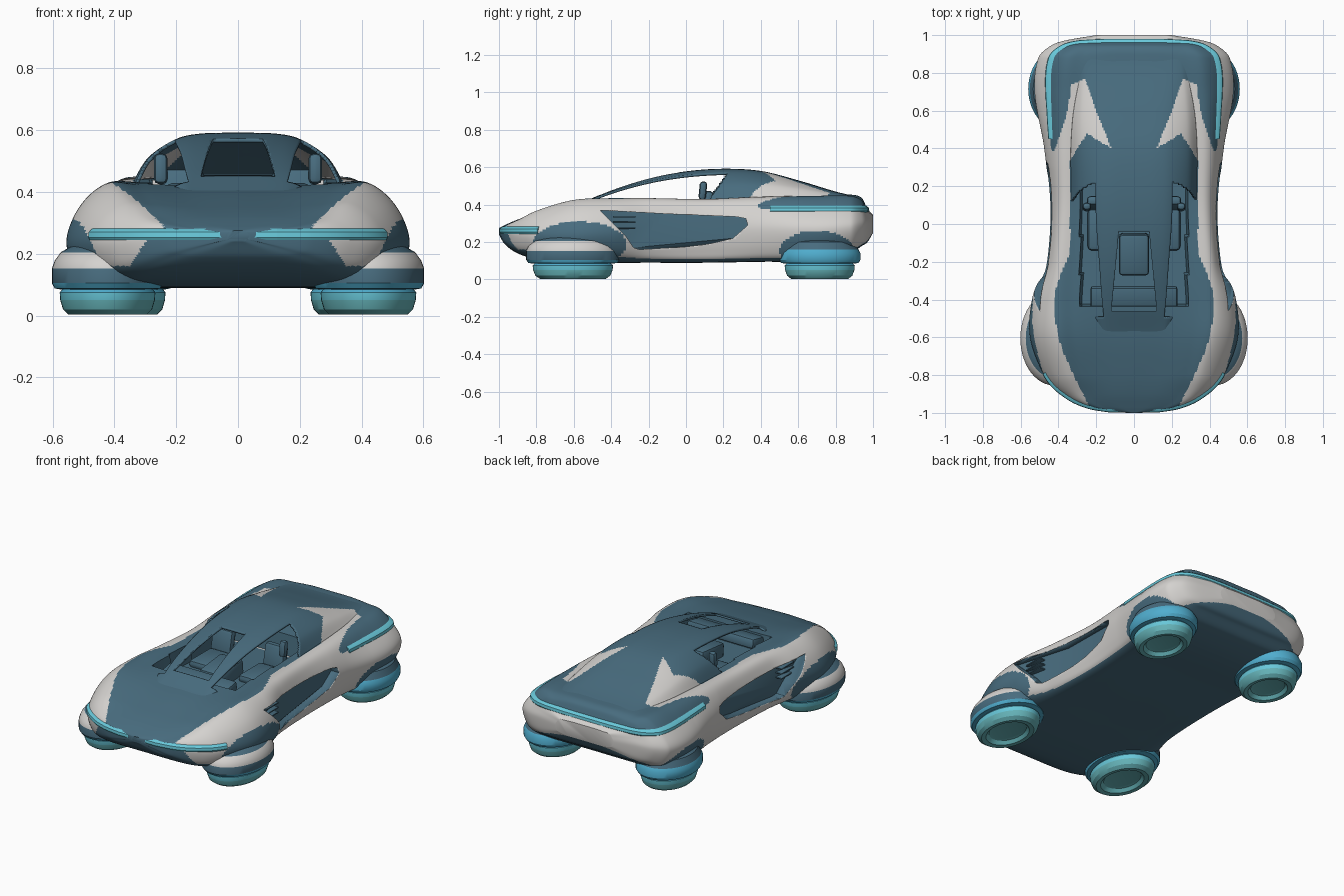
import bpy, bmesh, math
from mathutils import Vector

if "Cube" in bpy.data.objects:
    bpy.data.objects.remove(bpy.data.objects["Cube"])

def mat(name, c):
    m = bpy.data.materials.new(name)
    m.diffuse_color = (*c, 1)
    m.use_nodes = True
    m.node_tree.nodes["Principled BSDF"].inputs["Base Color"].default_value = m.diffuse_color
    return m

MATS = [mat("slate", (0.065, 0.15, 0.21)), mat("pale_grey", (0.66, 0.645, 0.625)),
        mat("cyan_light", (0.14, 0.58, 0.70)), mat("pad_blue", (0.08, 0.42, 0.62)),
        mat("pad_teal", (0.13, 0.45, 0.48))]
SLATE, GREY, CYAN, BLUE, TEAL = range(5)

def finish(name, bm, angle=35):
    bmesh.ops.recalc_face_normals(bm, faces=bm.faces)
    me = bpy.data.meshes.new(name)
    bm.to_mesh(me)
    bm.free()
    for m in MATS:
        me.materials.append(m)
    ob = bpy.data.objects.new(name, me)
    bpy.context.collection.objects.link(ob)
    bpy.ops.object.select_all(action='DESELECT')
    ob.select_set(True)
    bpy.context.view_layer.objects.active = ob
    bpy.ops.object.shade_smooth_by_angle(angle=math.radians(angle))
    return ob

def interp(keys, y):
    """Smooth interpolation of key rows (first column is y)."""
    n = len(keys)
    y = min(max(y, keys[0][0]), keys[-1][0])
    i = max(j for j in range(n - 1) if keys[j][0] <= y)
    a, b = keys[i], keys[i + 1]
    p, q = keys[max(i - 1, 0)], keys[min(i + 2, n - 1)]
    h = b[0] - a[0]
    t = (y - a[0]) / h
    out = []
    for k in range(1, len(a)):
        ma = (b[k] - p[k]) / (b[0] - p[0]) * h
        mb = (q[k] - a[k]) / (q[0] - a[0]) * h
        out.append((2*t**3 - 3*t*t + 1)*a[k] + (t**3 - 2*t*t + t)*ma
                   + (3*t*t - 2*t**3)*b[k] + (t**3 - t*t)*mb)
    return out

def spline(pts, n):
    """Catmull-Rom curve through 2D points."""
    P = [Vector(p) for p in pts]
    out = []
    for i in range(len(P) - 1):
        a, b, c, d = P[max(i-1, 0)], P[i], P[i+1], P[min(i+2, len(P)-1)]
        for s in range(n):
            t = s / n
            out.append(0.5*(2*b + (c-a)*t + (2*a-5*b+4*c-d)*t*t + (3*b-a-3*c+d)*t**3))
    return out + [P[-1]]

def inside(poly, u, v):
    r = False
    for (a, b), (c, d) in zip(poly, poly[1:] + poly[:1]):
        if (b > v) != (d > v) and u < (c - a)*(v - b)/(d - b) + a:
            r = not r
    return r

# y, half width, floor half width, floor z, widest z, shoulder x, shoulder z, centre z
BODY = [(-1.0, .04, .03, .24, .255, .03, .27, .275), (-.97, .24, .19, .19, .25, .20, .285, .29),
        (-.9, .385, .31, .14, .24, .31, .315, .32), (-.8, .475, .37, .11, .24, .36, .365, .352),
        (-.6, .55, .43, .095, .24, .41, .422, .40), (-.4, .54, .43, .09, .25, .42, .43, .425),
        (-.2, .475, .41, .09, .26, .40, .43, .43), (.1, .45, .40, .09, .27, .38, .425, .43),
        (.4, .475, .41, .095, .28, .385, .435, .45), (.7, .525, .44, .10, .28, .38, .44, .455),
        (.88, .505, .41, .14, .29, .36, .44, .453), (.94, .445, .37, .18, .30, .315, .415, .435),
        (.97, .37, .30, .20, .30, .27, .365, .378), (1.0, .2, .17, .25, .30, .17, .34, .345)]
INTAKE = [(-.46, .37), (-.1, .35), (.27, .335), (.32, .325), (.33, .29), (.25, .22), (.12, .19), (0, .175),
          (-.25, .16), (-.28, .17), (-.32, .23)]
SPIKE = [(.26, .77), (.33, .74), (.36, .56), (.43, .37), (.36, .3), (.25, .48), (.12, .4), (.2, .6)]
HOOD = [(-1, .22), (-.9, .27), (-.8, .32), (-.6, .40), (-.4, .42), (-.3, .40), (-.15, .345), (.5, .34)]

def section(y, n=10):
    """Half cross-section of the body, floor centre to top centre."""
    w, wb, zb, zm, xs, zs, zc = interp(BODY, y)
    f = .66 - .14*max(0, min(1, (y - .3)/.3))
    return spline([(0, zb), (wb*.7, zb), (wb, zb + .008), (wb + .7*(w-wb), zb + .35*(zm-zb)), (w, zm),
                   (xs + f*(w-xs), zm + .62*(zs-zm)), (xs, zs), (xs*.75, (zs+zc)/2), (xs*.4, zc), (0, zc)], n)

def paint(c, n):
    """Colour rule for the outer shell."""
    x, y, z = abs(c.x), c.y, c.z
    if n.z < -.75 or z < .11:
        return SLATE
    if y < -.9 and x < .2:
        return SLATE
    if y < -.7 and z < .25 and x < .46:
        return GREY if x > .30 + (.24 - z)*.6 and z > .16 else SLATE
    if x > .3 and z < .40:
        if ((y + .57)/.25)**2 + ((z - .19)/.12)**2 < 1 or ((y - .7)/.2)**2 + ((z - .15)/.11)**2 < 1:
            return SLATE
    if y > .75 and z < .255 - .5*x*x:
        return SLATE
    if y > .28:
        if inside(SPIKE, x, y):
            return GREY
        if z > .38 and (y > .38 or x < .34):
            return SLATE
        return GREY
    return SLATE if z > .26 and x < interp(HOOD, y)[0] else GREY

def prism(name, ring_a, ring_b):
    """Hidden closed cutter between two outlines."""
    bm = bmesh.new()
    A, B = [[bm.verts.new(p) for p in r] for r in (ring_a, ring_b)]
    caps = [bm.faces.new(A), bm.faces.new(B)]
    for i in range(len(A)):
        j = (i + 1) % len(A)
        bm.faces.new((A[i], A[j], B[j], B[i]))
    bmesh.ops.triangulate(bm, faces=caps)
    ob = finish(name, bm)
    ob.hide_render = True
    ob.hide_set(True)
    return ob

def cut(ob, cutter):
    m = ob.modifiers.new("cut", 'BOOLEAN')
    m.operation = 'DIFFERENCE'
    m.solver = 'EXACT'
    m.object = cutter

# body shell: smooth loft with an open cockpit tub
bm = bmesh.new()
rings = []
N = 230
for i in range(N + 1):
    y = -math.cos(math.pi*i/N)
    pts = [(x, .32 if k > 40 and x < .28 and -.43 < y < .3 else z) for k, (x, z) in enumerate(section(y))]
    full = pts + [(-x, z) for x, z in pts[-2:0:-1]]
    rings.append([bm.verts.new((x, y, z)) for x, z in full])
for a, b in zip(rings, rings[1:]):
    for j in range(len(a)):
        k = (j + 1) % len(a)
        bm.faces.new((a[j], a[k], b[k], b[j]))
bm.faces.new(rings[0])
bm.faces.new(rings[-1])
bmesh.ops.recalc_face_normals(bm, faces=bm.faces)
for f in bm.faces:
    f.material_index = paint(f.calc_center_median(), f.normal)
body = finish("body_shell", bm, 40)

# side intakes, deeper toward the front
for s, side in ((1, "right"), (-1, "left")):
    inner = [(s*(interp(BODY, y)[0] - .055 - .04*max(0, min(1, .2 - y))), y, z) for y, z in INTAKE]
    cut(body, prism("intake_cutter_" + side, inner, [(s*.7, y, z) for y, z in INTAKE]))

# light bars hugging the nose and the tail
def light_bar(name, z, y0, y1, half_h):
    side = []
    for i in range(61):
        y = y0 + (y1 - y0)*math.sin(math.pi/2*i/60)
        P = section(y)
        hits = [a.x + (b.x - a.x)*(z - a.y)/(b.y - a.y) for a, b in zip(P, P[1:]) if (a.y - z)*(b.y - z) < 0]
        if hits:
            side.append(Vector((max(hits), y)))
    path = side + [Vector((-p.x, p.y)) for p in reversed(side)]
    bm = bmesh.new()
    loops = []
    for i, p in enumerate(path):
        t = (path[min(i+1, len(path)-1)] - path[max(i-1, 0)]).normalized()
        n = Vector((t.y, -t.x))
        if n.dot(p - Vector((0, p.y*.5))) < 0:
            n = -n
        loops.append([bm.verts.new((p.x + n.x*d, p.y + n.y*d, z + h)) for d, h in
                      ((-.035, half_h*1.25), (-.006, half_h), (.008, half_h*.4), (.01, -half_h*.5),
                       (.004, -half_h), (-.02, -half_h))])
    for a, b in zip(loops, loops[1:]):
        for j in range(6):
            bm.faces.new((a[j], a[(j+1) % 6], b[(j+1) % 6], b[j]))
    bm.faces.new(loops[0])
    bm.faces.new(loops[-1])
    for f in bm.faces:
        f.material_index = CYAN
    finish(name, bm)

light_bar("nose_light_bar", .263, -.79, -.988, .019)
light_bar("tail_light_bar", .375, .45, .985, .019)

# canopy: y, roof z, roof half width, base half width
CAB = [(-.58, .400, .15, .17), (-.4, .477, .17, .26), (-.2, .54, .185, .31), (0, .578, .20, .335),
       (.2, .592, .205, .335), (.4, .58, .20, .335), (.6, .53, .20, .32), (.8, .47, .20, .28), (.9, .446, .19, .25)]
bm = bmesh.new()
rows = []
M = 190
for i in range(M + 1):
    y = -.58 + 1.48*i/M
    zt, wr, wb = interp(CAB, y)
    bz = interp(BODY, y)[6] - .008
    h = zt - bz
    half = spline([(0, zt), (wr*.6, zt - .02*h), (wr, zt - .14*h),
                   (wr + .65*(wb-wr), bz + .5*h), (wb, bz)], 10)
    full = [(-x, z) for x, z in half[:0:-1]] + [tuple(p) for p in half]
    rows.append([bm.verts.new((x, y, z)) for x, z in full])
for a, b in zip(rows, rows[1:]):
    for j in range(len(a) - 1):
        k = abs(j + .5 - 40)                           # distance from the centre line
        y, z = a[j].co.y, a[j].co.z
        if k > 20 and -.5 < y < .12 + .7*(z - .43):    # open side windows
            continue
        f = bm.faces.new((a[j], a[j+1], b[j+1], b[j]))
        f.material_index = paint(f.calc_center_median(), Vector((0, 0, 1)))
bmesh.ops.delete(bm, geom=[v for v in bm.verts if not v.link_faces], context='VERTS')
canopy = finish("canopy", bm, 40)
sol = canopy.modifiers.new("thickness", 'SOLIDIFY')
sol.thickness = .012
sol.offset = -1
SCREEN = [(-.08, -.04), (.08, -.04), (.12, -.46), (-.12, -.46)]
cut(canopy, prism("windscreen_cutter", [(x, y, .40) for x, y in SCREEN], [(x, y, .7) for x, y in SCREEN]))

def lathe(name, cx, cy, rx, ry, prof, seg=48):
    """Oval turned part; prof holds (radius factor, z, colour of the band above)."""
    bm = bmesh.new()
    loops = [[bm.verts.new((cx + rx*r*math.cos(2*math.pi*s/seg), cy + ry*r*math.sin(2*math.pi*s/seg), z))
              for s in range(seg)] for r, z, _ in prof]
    for i in range(len(loops) - 1):
        for s in range(seg):
            t = (s + 1) % seg
            f = bm.faces.new((loops[i][s], loops[i][t], loops[i+1][t], loops[i+1][s]))
            f.material_index = prof[i][2]
    bm.faces.new(loops[0]).material_index = prof[0][2]
    bm.faces.new(loops[-1]).material_index = prof[-1][2]
    finish(name, bm, 30)

def box(name, c, size, tilt=0, bevel=.008):
    bm = bmesh.new()
    bmesh.ops.create_cube(bm, size=1)
    for v in bm.verts:
        v.co = Vector(v.co[i]*size[i] for i in range(3))
    bmesh.ops.bevel(bm, geom=bm.edges[:], offset=bevel, segments=2, affect='EDGES', profile=.5)
    ob = finish(name, bm)
    ob.location = c
    ob.rotation_euler.x = tilt

# hover pods with glowing pads
PAD = [(.4, .03, TEAL), (.5, .025, TEAL), (.58, .006, TEAL), (.7, .003, TEAL), (.8, .02, TEAL),
       (.85, .05, CYAN), (.86, .075, BLUE), (.82, .084, BLUE), (.95, .088, BLUE)]
FRONT = PAD + [(1, .105, SLATE), (1, .152, GREY), (.95, .178, GREY), (.84, .205, SLATE), (.6, .23, SLATE), (.3, .235, SLATE)]
REAR = PAD + [(1, .105, BLUE), (1, .14, BLUE), (.95, .16, SLATE), (.85, .2, SLATE), (.6, .225, SLATE), (.3, .23, SLATE)]
for s, side in ((1, "right"), (-1, "left")):
    lathe("front_pod_" + side, s*.422, -.605, .18, .25, FRONT)
    lathe("rear_pod_" + side, s*.385, .715, .175, .218, REAR)
    # intake slats and seats
    for k in range(3):
        box(f"intake_slat_{side}_{k}", (s*.435, -.33, .275 + .03*k), (.07, .12, .008), 0, .002)
    box("seat_base_" + side, (s*.17, -.03, .335), (.15, .22, .05), 0, .02)
    box("seat_back_" + side, (s*.18, .11, .39), (.14, .05, .17), -.2, .02)
    box("headrest_" + side, (s*.25, .09, .475), (.045, .04, .1), -.1, .018)

# cockpit dashboard and centre console
box("dashboard", (0, -.39, .39), (.46, .12, .06), .2, .015)
box("centre_console", (0, -.16, .36), (.16, .22, .1), .1, .02)
